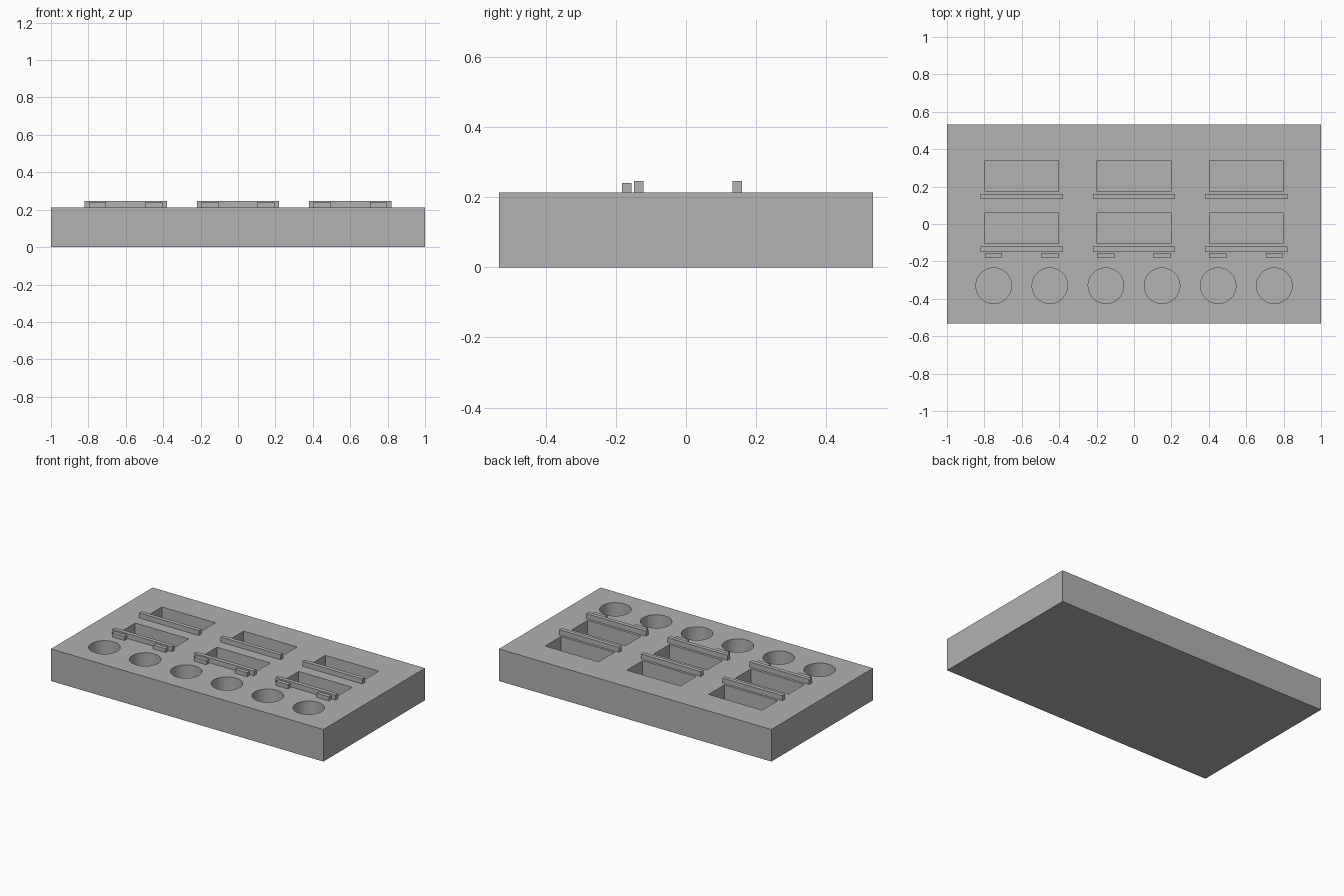
import bpy
import bmesh
import math
from mathutils import Matrix

default_cube = bpy.data.objects.get("Cube")
if default_cube:
    bpy.data.objects.remove(default_cube)

grey = bpy.data.materials.new("plain grey")
grey.use_nodes = True
colour = (0.445, 0.445, 0.445, 1)
grey.diffuse_color = colour
grey.node_tree.nodes["Principled BSDF"].inputs["Base Color"].default_value = colour

TOP = 0.213
FLOOR = 0.045
COLUMNS = (-0.6, 0, 0.6)


def add_object(name, bm):
    mesh = bpy.data.meshes.new(name)
    bm.to_mesh(mesh)
    bm.free()
    mesh.materials.append(grey)
    obj = bpy.data.objects.new(name, mesh)
    bpy.context.collection.objects.link(obj)
    return obj


def box(name, x, y, width, depth, bottom, top):
    bm = bmesh.new()
    place = Matrix.Translation((x, y, (bottom + top) / 2))
    scale = Matrix.Diagonal((width, depth, top - bottom, 1))
    bmesh.ops.create_cube(bm, size=1, matrix=place @ scale)
    return add_object(name, bm)


def cylinder(name, x, y, radius, bottom, top):
    bm = bmesh.new()
    bmesh.ops.create_cone(bm, cap_ends=True, segments=64, radius1=radius,
                          radius2=radius, depth=top - bottom,
                          matrix=Matrix.Translation((x, y, (bottom + top) / 2)))
    return add_object(name, bm)


# Solid tray block
tray = box("tray_block", 0, 0, 2, 1.066, 0, TOP)

# Two rows of rectangular pockets, each with a raised rail in front
cutters = []
for row, pocket_y, rail_y in (("back", 0.257, 0.146), ("front", -0.023, -0.135)):
    for x in COLUMNS:
        cutters.append(box("pocket_cutter", x, pocket_y, 0.393, 0.165, FLOOR, TOP + 0.1))
        box(row + "_rail", x, rail_y, 0.44, 0.027, TOP, 0.246)

# Short stops in front of the front rails
for x in COLUMNS:
    for side in (-1, 1):
        box("rail_stop", x + side * 0.15, -0.169, 0.09, 0.026, TOP, 0.24)

# Row of round holes
for i in range(6):
    cutters.append(cylinder("hole_cutter", -0.75 + i * 0.3, -0.33, 0.095, FLOOR, TOP + 0.1))

# Cut the pockets and holes
bpy.context.view_layer.objects.active = tray
for cutter in cutters:
    cut = tray.modifiers.new("cut", "BOOLEAN")
    cut.operation = "DIFFERENCE"
    cut.solver = "EXACT"
    cut.object = cutter
    bpy.ops.object.modifier_apply(modifier=cut.name)
    bpy.data.objects.remove(cutter)

# Smooth the hole walls, keep all rims sharp
bpy.ops.object.select_all(action="DESELECT")
tray.select_set(True)
bpy.ops.object.shade_smooth_by_angle(angle=math.radians(30))
